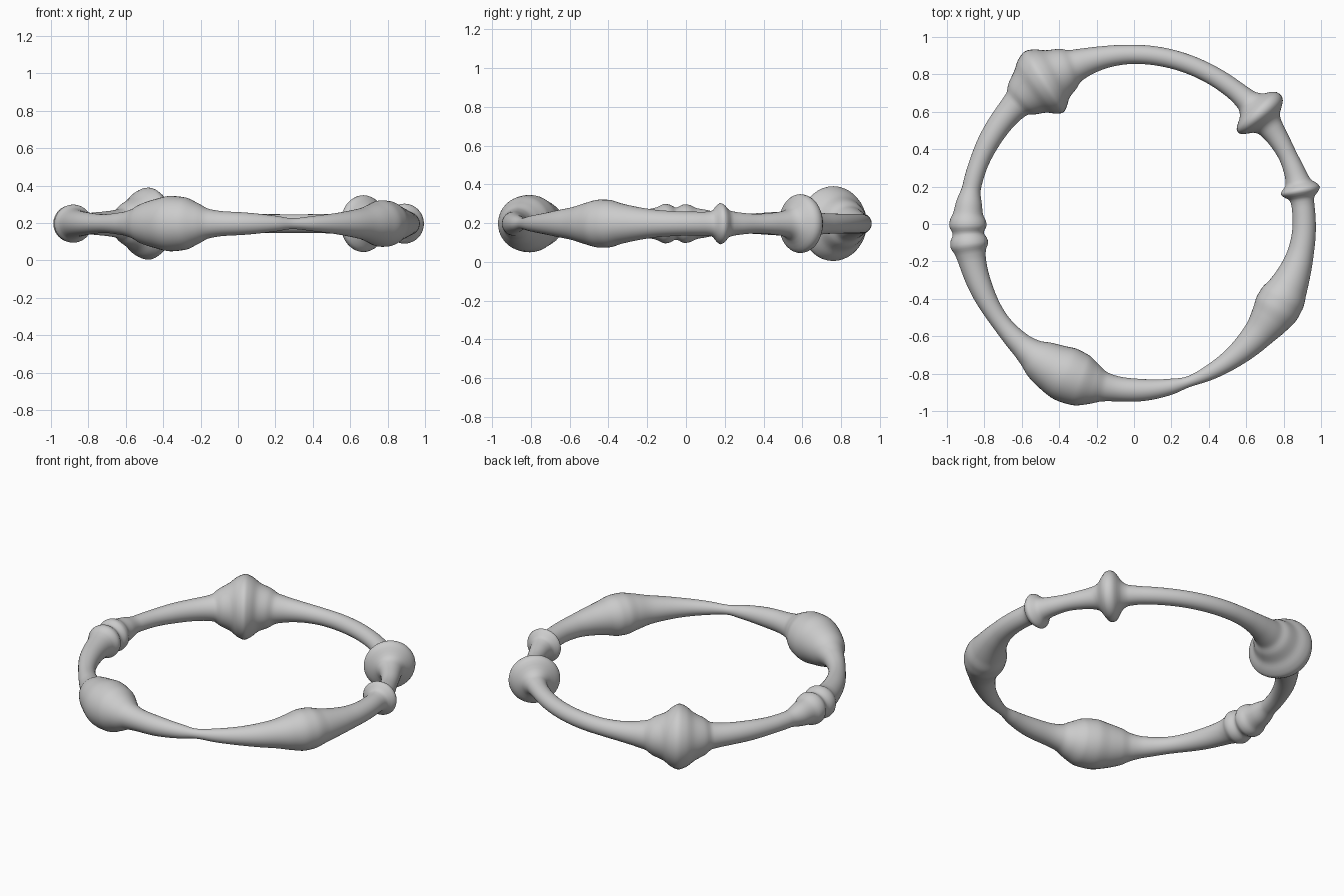
import bpy, bmesh, math

# Stations round the ring: (angle in degrees, tube radius)
PROFILE = [
    (0, .062), (6, .061), (8.5, .066), (10.2, .095), (11.4, .107), (12.6, .095), (14.2, .069),
    (18, .057), (24, .050), (30, .056), (35, .068), (37, .083), (38.6, .118), (40, .145),
    (41.3, .152), (42.8, .145), (44, .122), (45.5, .085), (48, .062), (54, .053), (68, .050),
    (90, .051), (98, .057), (104, .068), (108, .080), (110.5, .090), (113, .115), (117, .142),
    (120, .178), (122.3, .193), (125, .178), (128, .142), (132, .108), (134.5, .080),
    (140, .068), (150, .059), (160, .051), (167, .050), (173, .070), (176.5, .080),
    (179, .097), (180.5, .100), (183.3, .083), (185.5, .098), (187, .102), (190, .083), (193, .074),
    (202, .063), (216, .050), (226, .062), (231, .080), (235, .108), (240, .130),
    (246, .148), (251, .141), (256, .108), (260, .078), (265, .066), (272, .060),
    (283, .042), (289, .029), (297, .041), (306, .056), (314, .073), (319, .085),
    (325, .108), (330, .124), (333, .123), (338, .104), (346, .080), (352, .068),
]
CENTRE_R = [(0, .910), (41, .893), (90, .907), (122, .899), (180, .888),
            (217, .885), (246, .882), (289, .892), (330, .886)]


def sample(points, deg):
    """Smooth closed interpolation with monotone tangents."""
    n = len(points)

    def at(i):
        return points[i % n][0] + 360 * (i // n), points[i % n][1]

    def slope(i):
        (x0, y0), (x1, y1), (x2, y2) = at(i - 1), at(i), at(i + 1)
        a, b = (y1 - y0) / (x1 - x0), (y2 - y1) / (x2 - x1)
        return 0 if a * b <= 0 else 2 * a * b / (a + b)

    i = max(k for k in range(n) if points[k][0] <= deg)
    (x0, y0), (x1, y1) = at(i), at(i + 1)
    h = x1 - x0
    t = (deg - x0) / h
    return (y0 * (2 * t**3 - 3 * t**2 + 1) + y1 * (3 * t**2 - 2 * t**3)
            + h * slope(i) * (t**3 - 2 * t**2 + t) + h * slope(i + 1) * (t**3 - t**2))


# Ring: a closed tube whose thickness follows the profile
STEPS, SIDES = 480, 40
bm = bmesh.new()
rings = []
for s in range(STEPS):
    deg = 360 * s / STEPS
    a = math.radians(deg)
    r, big = sample(PROFILE, deg), sample(CENTRE_R, deg)
    ring = []
    for k in range(SIDES):
        b = 2 * math.pi * k / SIDES
        d = big + r * math.cos(b)
        ring.append(bm.verts.new((d * math.cos(a), d * math.sin(a), .197 + r * math.sin(b))))
    rings.append(ring)
for s in range(STEPS):
    p, q = rings[s], rings[(s + 1) % STEPS]
    for k in range(SIDES):
        m = (k + 1) % SIDES
        bm.faces.new((p[k], q[k], q[m], p[m])).smooth = True
bmesh.ops.recalc_face_normals(bm, faces=bm.faces)
mesh = bpy.data.meshes.new("turned_ring")
bm.to_mesh(mesh)
bm.free()
obj = bpy.data.objects.new("turned_ring", mesh)
bpy.context.collection.objects.link(obj)
